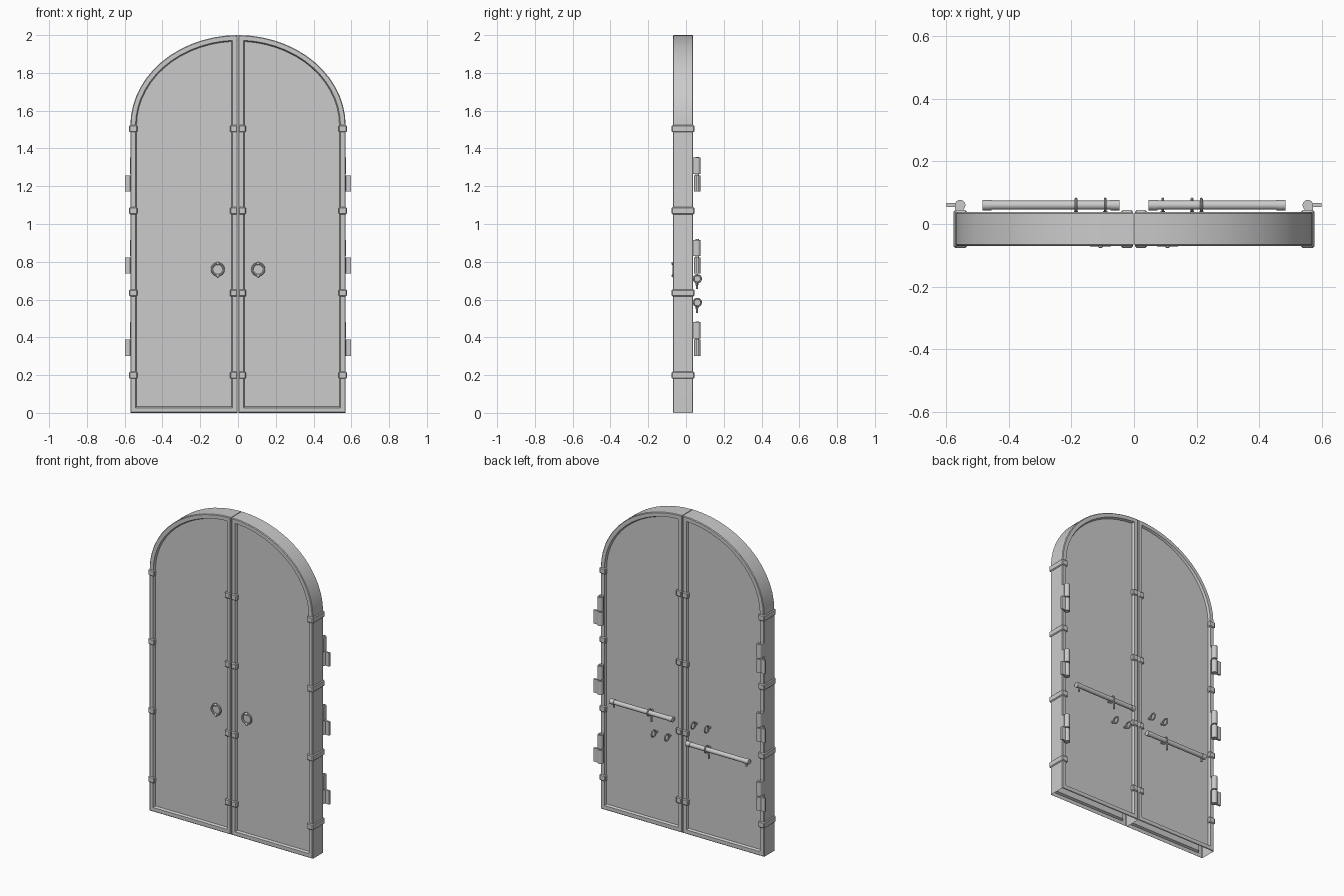
import bpy, bmesh, math
from mathutils import Vector, Matrix

if "Cube" in bpy.data.objects:
    bpy.data.objects.remove(bpy.data.objects["Cube"])

FRONT, BACK = -0.07, 0.038
BANDS = (0.2, 0.635, 1.07, 1.505)
HINGES = (0.345, 0.78, 1.215)


def finish(name, bm, angle=35):
    me = bpy.data.meshes.new(name)
    bm.to_mesh(me)
    bm.free()
    ob = bpy.data.objects.new(name, me)
    bpy.context.collection.objects.link(ob)
    bpy.ops.object.select_all(action='DESELECT')
    ob.select_set(True)
    bpy.context.view_layer.objects.active = ob
    bpy.ops.object.shade_smooth_by_angle(angle=math.radians(angle))
    return ob


def add_box(bm, lo, hi, bevel=0.0):
    lo, hi = Vector(lo), Vector(hi)
    m = Matrix.Translation((lo + hi) / 2) @ Matrix.Diagonal(
        [abs(c) for c in (hi - lo)] + [1])
    vs = bmesh.ops.create_cube(bm, size=1, matrix=m)['verts']
    if bevel:
        es = list({e for v in vs for e in v.link_edges})
        bmesh.ops.bevel(bm, geom=es, offset=bevel, segments=1, affect='EDGES')


def add_rod(bm, a, b, r, sides=16):
    a, b = Vector(a), Vector(b)
    d = b - a
    m = Matrix.Translation((a + b) / 2) @ d.to_track_quat('Z', 'Y').to_matrix().to_4x4()
    bmesh.ops.create_cone(bm, cap_ends=True, segments=sides, radius1=r,
                          radius2=r, depth=d.length, matrix=m)


def add_ring(bm, centre, axis, R, r, n=24, k=8):
    m = Matrix.Translation(centre) @ Vector(axis).to_track_quat('Z', 'Y').to_matrix().to_4x4()
    rows = []
    for i in range(n):
        a = math.tau * i / n
        rows.append([bm.verts.new(m @ Vector((
            (R + r * math.cos(math.tau * j / k)) * math.cos(a),
            (R + r * math.cos(math.tau * j / k)) * math.sin(a),
            r * math.sin(math.tau * j / k)))) for j in range(k)])
    for i in range(n):
        p, q = rows[i], rows[(i + 1) % n]
        for j in range(k):
            bm.faces.new((p[j], q[j], q[(j + 1) % k], p[(j + 1) % k]))


def outline(d, n=14):
    # half-arch door outline, inset by d
    x0, a, b, zc = 0.002 + d, 0.57 - d, 0.48 - d, 1.52
    pts = [(x0, d), (a, d)]
    end = math.acos(x0 / a)
    pts += [(a * math.cos(end * i / n), zc + b * math.sin(end * i / n)) for i in range(n + 1)]
    return pts


def door_leaf(s, name):
    # hollow leaf with raised frame and sunken panels, open underneath
    bm = bmesh.new()
    loop = lambda d, y: [bm.verts.new((s * x, y, z)) for x, z in outline(d)]
    sections = [(0.033, FRONT + 0.014), (0.027, FRONT), (0.004, FRONT), (0, FRONT + 0.004),
                (0, BACK - 0.004), (0.004, BACK), (0.027, BACK), (0.033, BACK - 0.014)]
    loops = [loop(*t) for t in sections]
    for k in range(len(loops) - 1):
        p, q = loops[k], loops[k + 1]
        for i in range(len(p)):
            if k == 3 and i == 0:
                continue
            j = (i + 1) % len(p)
            bm.faces.new((p[i], p[j], q[j], q[i]))
    bm.faces.new(loops[0])
    bm.faces.new(loops[-1])
    bmesh.ops.recalc_face_normals(bm, faces=bm.faces)
    finish(name, bm)


def ribbon(bm, pts, w, y, s):
    # flat iron strip tapering at the tips
    row, n = [], len(pts)
    for i, p in enumerate(pts):
        t = Vector(pts[min(i + 1, n - 1)]) - Vector(pts[max(i - 1, 0)])
        nrm = Vector((-t.y, t.x)).normalized() * w * (0.45 + 0.55 * math.sin(math.pi * i / (n - 1)))
        row.append([bm.verts.new((s * (p[0] + k * nrm.x), y, p[1] + k * nrm.y)) for k in (1, -1)])
    for (a, b), (c, d) in zip(row, row[1:]):
        f = bm.faces.new((a, b, d, c))
        f.normal_update()
        if f.normal.y * y < 0:
            f.normal_flip()


def spiral(cx, cz, r0, r1, a0, a1, n=14):
    return [(cx + (r0 + (r1 - r0) * i / n) * math.cos(a0 + (a1 - a0) * i / n),
             cz + (r0 + (r1 - r0) * i / n) * math.sin(a0 + (a1 - a0) * i / n)) for i in range(n + 1)]


def line(x0, x1, z, wave=0.0, n=24):
    return [(x0 + (x1 - x0) * i / n, z + wave * math.sin(i * math.tau / 8)) for i in range(n + 1)]


def ironwork(s, y, back, name):
    # decorative straps, scrolls and leaf tips lying on the panel
    bm = bmesh.new()
    for z in BANDS:
        ribbon(bm, line(0.535, 0.09, z), 0.007, y, s)
        for k in (1, -1):
            ribbon(bm, spiral(0.40, z + k * 0.075, 0.085, 0.025, -k * 0.6, k * 4.2), 0.005, y, s)
            ribbon(bm, spiral(0.27, z + k * 0.045, 0.045, 0.015, -k * 1.5, -k * 5.5), 0.004, y, s)
            for x in (0.12, 0.16):
                ribbon(bm, spiral(x, z + k * 0.025, 0.025, 0.012, -k * 1.5, k * 2.5, 8), 0.005, y, s)
        zm = z + 0.22
        ribbon(bm, line(0.04, 0.45 if back else 0.26, zm, 0.004), 0.006, y, s)
        for k in (1, -1):
            ribbon(bm, spiral(0.24, zm + k * 0.018, 0.018, 0.01, -k * 1.5, k * 2.5, 8), 0.004, y, s)
    finish(name, bm)


for s, side in ((-1, "left"), (1, "right")):
    door_leaf(s, side + "_door_leaf")
    ironwork(s, FRONT + 0.012, False, side + "_front_ironwork")
    ironwork(s, BACK - 0.012, True, side + "_back_ironwork")

    # iron bands clasping the outer and meeting stiles
    bm = bmesh.new()
    for z in BANDS:
        for x0, x1 in ((0.533, 0.576), (0.003, 0.042)):
            add_box(bm, (s * x0, -0.076, z - 0.019), (s * x1, 0.044, z + 0.019), 0.005)
    finish(side + "_stile_bands", bm)

    # pin hinges: upper knuckle with door leaf, lower knuckle with wall plate
    bm = bmesh.new()
    for z in HINGES:
        add_rod(bm, (s * 0.555, 0.06, z - 0.043), (s * 0.555, 0.06, z + 0.043), 0.017)
        add_rod(bm, (s * 0.555, 0.06, z + 0.05), (s * 0.555, 0.06, z + 0.136), 0.017)
        add_rod(bm, (s * 0.555, 0.06, z - 0.043), (s * 0.555, 0.06, z + 0.14), 0.009)
        add_box(bm, (s * 0.555, 0.055, z - 0.043), (s * 0.598, 0.067, z + 0.043))
        add_box(bm, (s * 0.545, 0.036, z + 0.05), (s * 0.572, 0.055, z + 0.136))
    finish(side + "_hinges", bm)

    # front pull ring with backplate and knob
    bm = bmesh.new()
    c = Vector((s * 0.107, -0.066, 0.76))
    add_ring(bm, c, (0, 1, 0), 0.031, 0.006)
    add_rod(bm, c + Vector((0, 0.012, 0)), c + Vector((0, 0.004, 0)), 0.026, 20)
    for dz in (0.031, -0.034):
        bmesh.ops.create_uvsphere(bm, u_segments=12, v_segments=8, radius=0.009,
                                  matrix=Matrix.Translation(c + Vector((0, -0.002, dz))))
    finish(side + "_pull_ring", bm)

    # sliding bolt bar on the back, with collars, end stop and handle
    z, other = (0.71, 0.585) if s > 0 else (0.585, 0.71)
    bm = bmesh.new()
    add_rod(bm, (s * 0.055, 0.06, z), (s * 0.475, 0.06, z), 0.0145)
    for a, b in ((0.047, 0.075), (0.455, 0.484)):
        add_rod(bm, (s * a, 0.06, z), (s * b, 0.06, z), 0.0165)
    add_rod(bm, (s * 0.2, 0.06, z), (s * 0.2, 0.058, z - 0.055), 0.006, 10)
    add_rod(bm, (s * 0.462, 0.056, z), (s * 0.462, 0.056, z - 0.035), 0.006, 10)
    finish(side + "_bolt_bar", bm)

    # guide rings: those holding this bar and those receiving the other
    bm = bmesh.new()
    for x, h in ((0.185, z), (0.215, z), (0.092, other), (0.185, other)):
        if h == z and (x > 0.2) != (s > 0):
            continue
        add_ring(bm, (s * x, 0.06, h), (1, 0, 0), 0.02, 0.0045, 20)
        add_rod(bm, (s * x, 0.022, h), (s * x, 0.042, h), 0.007, 10)
    finish(side + "_bolt_guides", bm)
